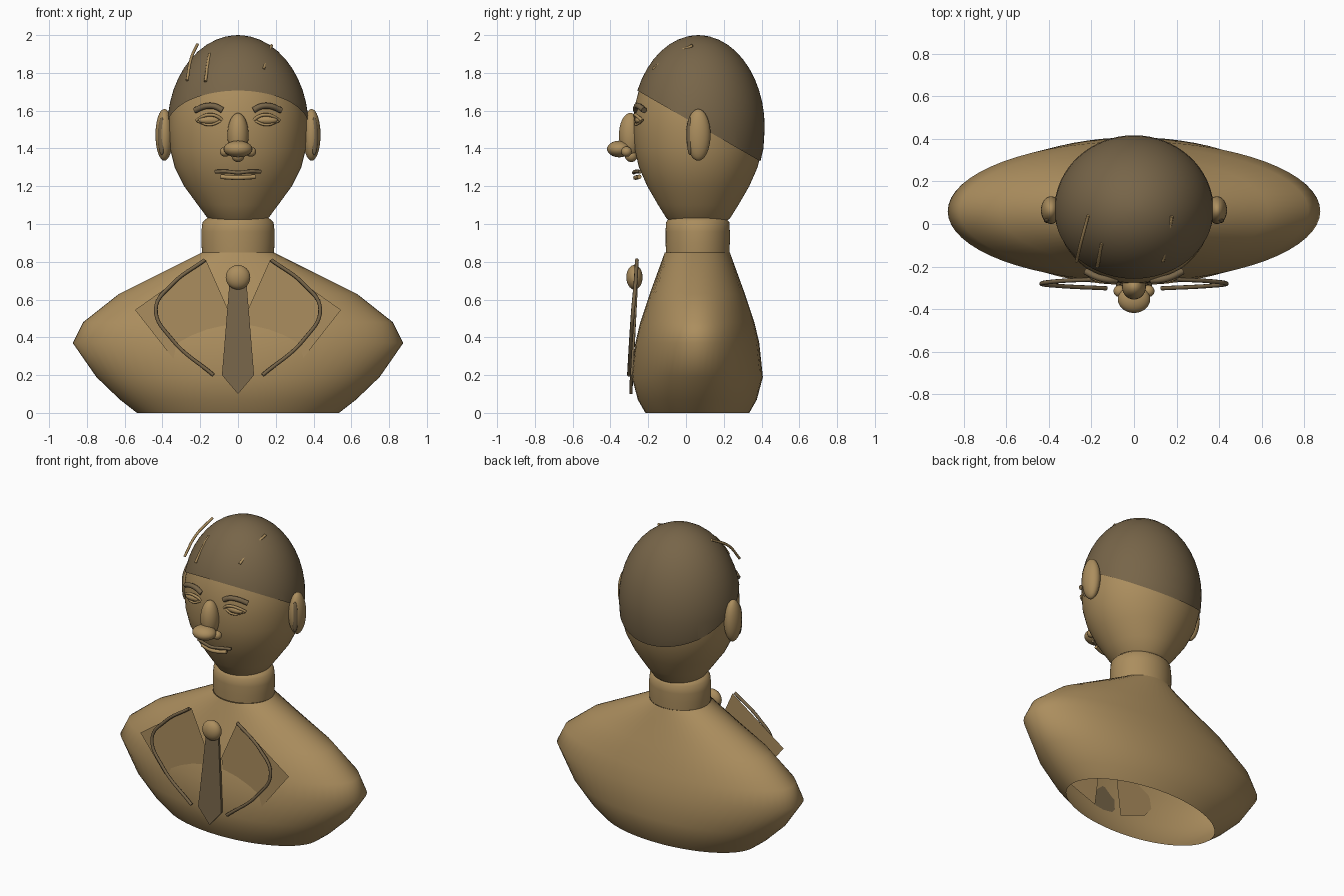
import bpy, bmesh, math
from mathutils import Vector

if "Cube" in bpy.data.objects:
    bpy.data.objects.remove(bpy.data.objects["Cube"])


def material(name, rgb):
    m = bpy.data.materials.new(name)
    m.diffuse_color = (*rgb, 1)
    m.use_nodes = True
    m.node_tree.nodes["Principled BSDF"].inputs["Base Color"].default_value = m.diffuse_color
    return m


BRONZE = material("bronze", (0.41, 0.27, 0.112))
DARK = material("dark bronze", (0.185, 0.13, 0.066))


def finish(name, bm, mat, smooth=True):
    me = bpy.data.meshes.new(name)
    bm.to_mesh(me)
    bm.free()
    for p in me.polygons:
        p.use_smooth = smooth
    me.materials.append(mat)
    ob = bpy.data.objects.new(name, me)
    bpy.context.collection.objects.link(ob)
    return ob


def loft(rings, cy, n=64, cap_top=False, cap_bottom=False):
    """Stack of elliptical rings (z, rx, ry) centred on y = cy."""
    bm = bmesh.new()
    loops = []
    for z, rx, ry in rings:
        loops.append([bm.verts.new((rx * math.cos(2 * math.pi * i / n),
                                    cy + ry * math.sin(2 * math.pi * i / n), z))
                      for i in range(n)])
    for a, b in zip(loops, loops[1:]):
        for i in range(n):
            j = (i + 1) % n
            bm.faces.new((a[i], a[j], b[j], b[i]))
    if cap_top:
        bm.faces.new(loops[-1])
    if cap_bottom:
        bm.faces.new(loops[0][::-1])
    return bm


def ellipsoid(name, loc, radii, mat=BRONZE):
    bm = bmesh.new()
    bmesh.ops.create_uvsphere(bm, u_segments=28, v_segments=16, radius=1)
    bmesh.ops.scale(bm, vec=radii, verts=bm.verts)
    bmesh.ops.translate(bm, vec=loc, verts=bm.verts)
    return finish(name, bm, mat)


def tube(name, pts, r, mat):
    """Round tube along a smooth curve, converted to a mesh."""
    cu = bpy.data.curves.new(name, 'CURVE')
    cu.dimensions = '3D'
    cu.bevel_depth = r
    cu.bevel_resolution = 2
    cu.use_fill_caps = True
    cu.resolution_u = 8
    s = cu.splines.new('BEZIER')
    s.bezier_points.add(len(pts) - 1)
    for bp, p in zip(s.bezier_points, pts):
        bp.co = p
        bp.handle_left_type = bp.handle_right_type = 'AUTO'
    tmp = bpy.data.objects.new(name + "_path", cu)
    bpy.context.collection.objects.link(tmp)
    dg = bpy.context.evaluated_depsgraph_get()
    bm = bmesh.new()
    bm.from_mesh(bpy.data.meshes.new_from_object(tmp.evaluated_get(dg)))
    bpy.data.objects.remove(tmp)
    return finish(name, bm, mat)


def mx(pts, s):
    return [(x * s, y, z) for x, y, z in pts]


# Torso: open at the bottom, and neck
torso = [(0, .535, .275), (.07, .625, .315), (.19, .75, .347), (.37, .875, .328),
         (.48, .82, .302), (.63, .63, .252), (.85, .19, .172)]
finish("torso", loft(torso, .06), BRONZE)
neck = [(.85, .19, .168), (.9, .194, .17), (.96, .194, .17), (1.01, .188, .168), (1.035, .16, .145)]
finish("neck", loft(neck, .062, cap_top=True), BRONZE)

# Head: tapered jaw below, half ellipsoid above
jaw = [(1.0, .12, .13), (1.03, .16, .168), (1.1, .212, .212), (1.2, .285, .27),
       (1.3, .335, .314), (1.4, .36, .338), (1.51, .367, .345)]
dome = [(1.51 + .48 * math.sin(t), .367 * math.cos(t), .345 * math.cos(t))
        for t in [math.radians(a) for a in (8, 16, 24, 32, 40, 48, 56, 64, 72, 80, 86, 89.5)]]
finish("head", loft(jaw + dome, .065, cap_top=True, cap_bottom=True), BRONZE)

# Hair: slightly larger shell cut by a plane sloping down to the back
shell = [(1.51 + (z - 1.51) * 1.02, rx * 1.02, ry * 1.02) for z, rx, ry in jaw + dome]
bm = loft(shell, .065, cap_top=True)
bmesh.ops.bisect_plane(bm, geom=bm.verts[:] + bm.edges[:] + bm.faces[:],
                       plane_co=(0, -.255, 1.705), plane_no=Vector((0, .575, 1)).normalized(),
                       clear_inner=True)
finish("hair", bm, DARK)

# Loose strands
for i, pts in enumerate([
        [(-.27, -.175, 1.76), (-.25, -.09, 1.87), (-.215, .04, 1.95)],
        [(-.173, -.2, 1.755), (-.162, -.15, 1.83), (-.15, -.09, 1.9)],
        [(.135, -.175, 1.82), (.155, -.08, 1.89), (.178, .035, 1.945)]]):
    tube(f"hair_strand_{i + 1}", pts, .008, BRONZE)

# Nose
ellipsoid("nose_bridge", (0, -.295, 1.47), (.056, .06, .118))
ellipsoid("nose_tip", (0, -.353, 1.397), (.076, .065, .044))
ellipsoid("nose_base", (0, -.29, 1.362), (.034, .034, .034))

# Mouth
tube("upper_lip", [(-.12, -.243, 1.277), (-.06, -.268, 1.278), (0, -.276, 1.272),
                   (.06, -.268, 1.278), (.12, -.243, 1.277)], .010, DARK)
tube("lower_lip", [(-.09, -.247, 1.25), (0, -.268, 1.245), (.09, -.247, 1.25)], .012, BRONZE)

for side, s in (("left", 1), ("right", -1)):
    # Nostrils, ears
    ellipsoid(f"{side}_nostril", (.068 * s, -.315, 1.383), (.028, .028, .027))
    ellipsoid(f"{side}_ear", (.39 * s, .065, 1.472), (.047, .065, .137))
    ellipsoid(f"{side}_ear_hollow", (.404 * s, .02, 1.465), (.02, .016, .1), DARK)
    # Eyes with lids, brows
    ellipsoid(f"{side}_eye", (.15 * s, -.25, 1.55), (.06, .022, .022))
    tube(f"{side}_upper_lid", mx([(.082, -.262, 1.55), (.115, -.27, 1.572), (.155, -.268, 1.578),
                                  (.19, -.255, 1.568), (.22, -.232, 1.548)], s), .009, BRONZE)
    tube(f"{side}_lower_lid", mx([(.085, -.262, 1.547), (.15, -.265, 1.525),
                                  (.215, -.235, 1.545)], s), .007, BRONZE)
    tube(f"{side}_brow", mx([(.082, -.265, 1.602), (.12, -.262, 1.622), (.17, -.25, 1.624),
                             (.228, -.222, 1.602)], s), .016, DARK)
    # Lapel plate and its piping
    bm = bmesh.new()
    outline = [(.17, .81), (.545, .545), (.29, .22), (.1, .15), (.05, .54)]
    bm.faces.new([bm.verts.new((x * s, -.245, z)) for x, z in outline][::s])
    finish(f"{side}_lapel", bm, BRONZE, False)
    tube(f"{side}_lapel_piping", mx([(.175, -.26, .81), (.35, -.268, .68), (.435, -.28, .55),
                                     (.35, -.291, .39), (.13, -.302, .2)], s), .01, DARK)

# Tie: tapered slab with a pointed end, and round knot
bm = bmesh.new()
tie = [(-.045, -.27, .69), (-.085, -.297, .2), (0, -.3, .1), (.085, -.297, .2), (.045, -.27, .69)]
face = bm.faces.new([bm.verts.new(p) for p in tie])
back = bmesh.ops.extrude_face_region(bm, geom=[face])
bmesh.ops.translate(bm, vec=(0, .016, 0), verts=[v for v in back["geom"] if isinstance(v, bmesh.types.BMVert)])
bmesh.ops.recalc_face_normals(bm, faces=bm.faces)
finish("tie", bm, DARK, False)
ellipsoid("tie_knot", (0, -.273, .718), (.065, .043, .065))
